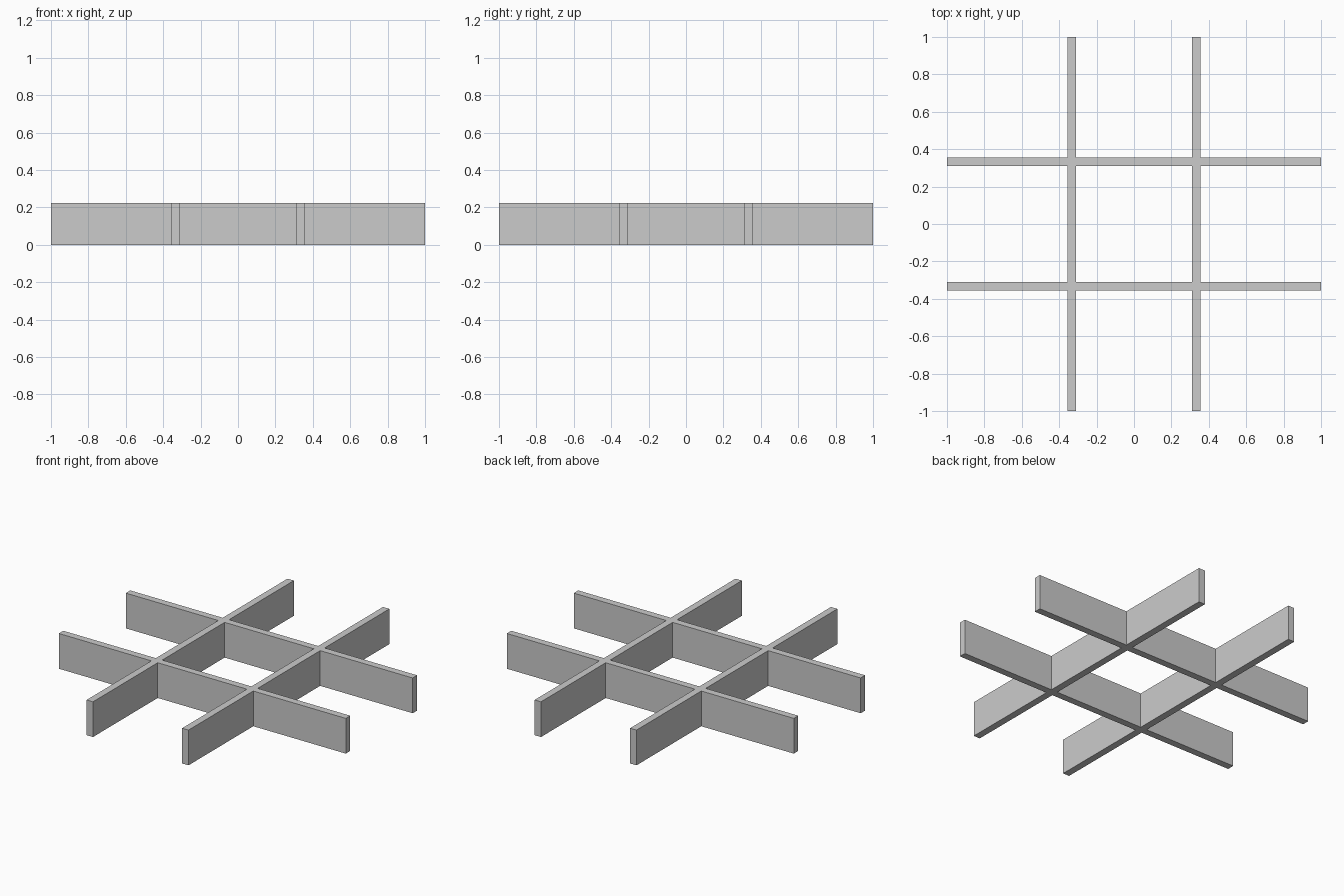
import bpy, bmesh

if "Cube" in bpy.data.objects:
    bpy.data.objects.remove(bpy.data.objects["Cube"])

HEIGHT = 0.222
HALF = 0.0222          # half slat thickness
OFFSET = 0.333         # slat distance from the centre

# Breakpoints shared by both axes; odd intervals are the slat widths
cuts = [-1, -OFFSET - HALF, -OFFSET + HALF, OFFSET - HALF, OFFSET + HALF, 1]

bm = bmesh.new()
verts = {}


def corner(i, j):
    if (i, j) not in verts:
        verts[i, j] = bm.verts.new((cuts[i], cuts[j], 0))
    return verts[i, j]


# Plan of the crossing slats, joined at the intersections
for i in range(5):
    for j in range(5):
        if i % 2 or j % 2:
            bm.faces.new([corner(i, j), corner(i + 1, j),
                          corner(i + 1, j + 1), corner(i, j + 1)])

# Raise the plan into solid slats
result = bmesh.ops.extrude_face_region(bm, geom=bm.faces[:], use_keep_orig=True)
top = [g for g in result["geom"] if isinstance(g, bmesh.types.BMVert)]
bmesh.ops.translate(bm, verts=top, vec=(0, 0, HEIGHT))
bmesh.ops.recalc_face_normals(bm, faces=bm.faces[:])

mesh = bpy.data.meshes.new("crossed_slats")
bm.to_mesh(mesh)
bm.free()
bpy.context.collection.objects.link(bpy.data.objects.new("crossed_slats", mesh))
